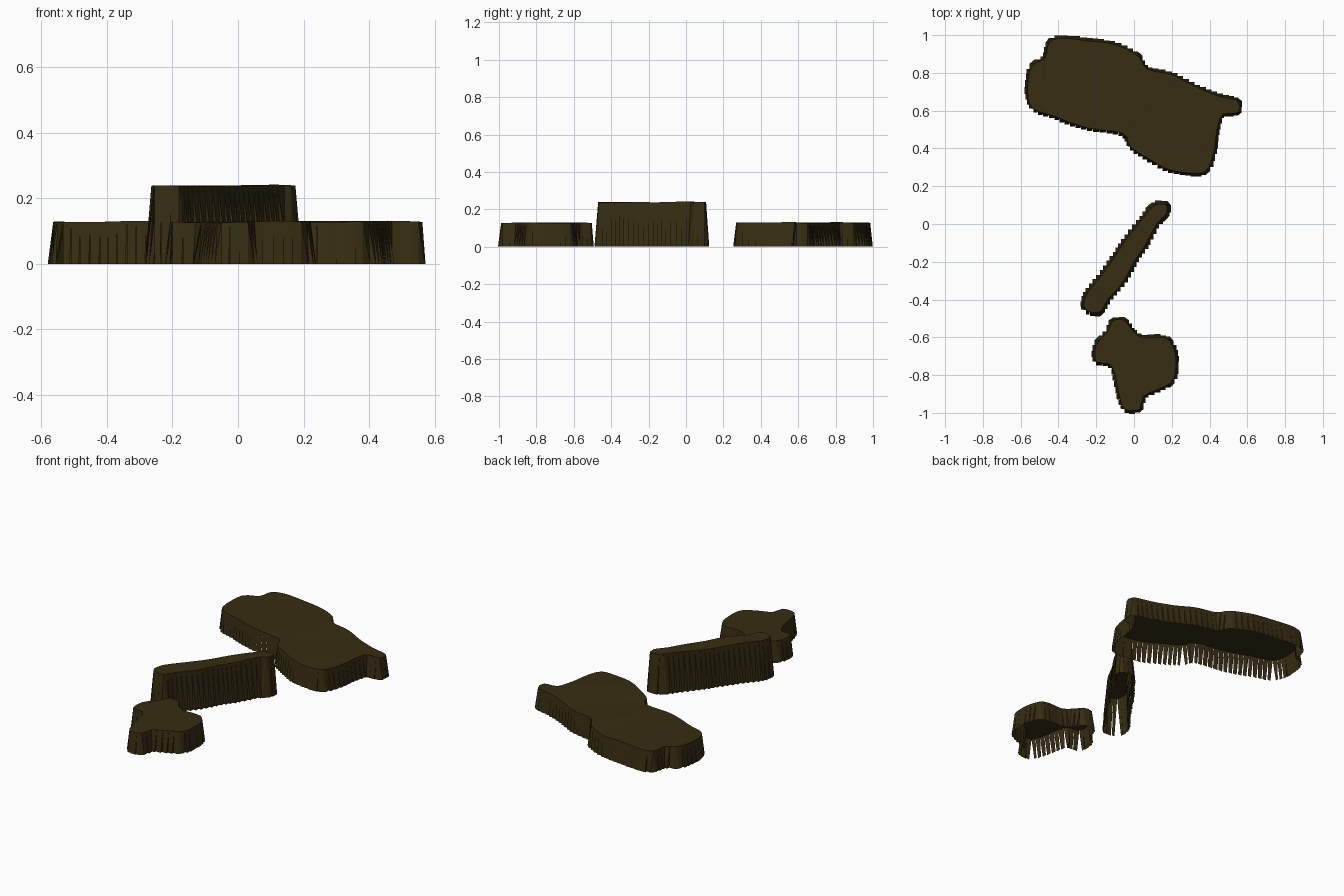
import bpy
import bmesh
import math
import random
from mathutils import Vector

random.seed(4)

cube = bpy.data.objects.get("Cube")
if cube:
    bpy.data.objects.remove(cube, do_unlink=True)

# The single dark earth colour
earth = bpy.data.materials.new("dark_earth_brown")
earth.use_nodes = True
colour = (0.037, 0.026, 0.006, 1)
earth.diffuse_color = colour
shader = earth.node_tree.nodes["Principled BSDF"]
shader.inputs["Base Color"].default_value = colour
shader.inputs["Roughness"].default_value = 1


def smooth_outline(points, spacing=0.03):
    """Rounded closed curve through the points, in even short steps."""
    points = [Vector(p) for p in points]
    count = len(points)
    result = []
    for i in range(count):
        before, start, end, after = (points[(i + k) % count] for k in (-1, 0, 1, 2))
        steps = max(1, round((end - start).length / spacing))
        for s in range(steps):
            t = s / steps
            tangent_in = (end - before) / 2
            tangent_out = (after - start) / 2
            blend = t * t * (3 - 2 * t)
            result.append(start.lerp(end, blend)
                          + tangent_in * (t * (1 - t) ** 2)
                          - tangent_out * (t * t * (1 - t)))
    return result


def stepped_foot(a, b, flare):
    """Foot of one wall slat, squared to the nearest axis and pushed outwards."""
    edge = b - a
    middle = (a + b) / 2
    if abs(edge.x) > abs(edge.y):
        y = middle.y - math.copysign(flare, edge.x)
        return Vector((a.x, y, 0)), Vector((b.x, y, 0))
    x = middle.x + math.copysign(flare, edge.y)
    return Vector((x, a.y, 0)), Vector((x, b.y, 0))


def plateau(name, points, height, flare):
    """Flat-topped mound with stepped slat walls and an open underside."""
    outline = smooth_outline(points)
    count = len(outline)
    bm = bmesh.new()

    # Slightly uneven cap
    rim = []
    for p in outline:
        bump = 0.002 * math.sin(p.x * 17) + 0.0015 * math.cos(p.y * 23)
        rim.append(bm.verts.new((p.x, p.y, height + bump)))
    cap = bm.faces.new(rim)

    # Wall slats
    feet = []
    for i, a in enumerate(outline):
        b = outline[(i + 1) % count]
        edge = b - a
        open_side = edge.y < -0.003 and edge.x > 0.003
        left, right = stepped_foot(a, b, flare + random.uniform(-0.002, 0.002))
        if open_side:
            right = right.lerp(left, 0.12)
        pair = bm.verts.new(left), bm.verts.new(right)
        feet.append((pair, open_side))
        bm.faces.new((rim[i], pair[0], pair[1], rim[(i + 1) % count]))

    # Corner pieces closing the steps, left out along the gapped side
    for i in range(count):
        following = (i + 1) % count
        if feet[i][1] and feet[following][1]:
            continue
        bm.faces.new((rim[following], feet[i][0][1], feet[following][0][0]))

    bmesh.ops.triangulate(bm, faces=[cap], ngon_method='BEAUTY')
    mesh = bpy.data.meshes.new(name)
    bm.to_mesh(mesh)
    bm.free()
    mesh.materials.append(earth)
    obj = bpy.data.objects.new(name, mesh)
    bpy.context.collection.objects.link(obj)
    return obj


# Broad mound at the back
plateau("large_plateau", [
    (-.55, .63), (-.42, .57), (-.25, .51), (-.06, .48), (-.02, .41),
    (.07, .35), (.18, .29), (.3, .27), (.38, .28), (.42, .37),
    (.44, .5), (.47, .58), (.55, .59), (.55, .65), (.44, .68),
    (.32, .73), (.2, .79), (.07, .82), (.02, .89), (-.1, .95),
    (-.25, .97), (-.38, .985), (-.45, .96), (-.47, .88), (-.55, .82),
], 0.128, 0.015)

# Tall narrow ridge in the middle
plateau("tall_ridge", [
    (-.255, -.455), (-.18, -.465), (-.14, -.4), (-.06, -.31), (0, -.2),
    (.06, -.11), (.12, 0), (.175, .06), (.175, .1), (.11, .1),
    (.04, .02), (-.04, -.08), (-.1, -.17), (-.17, -.27), (-.255, -.38),
], 0.238, 0.021)

# Small mound at the front
plateau("small_plateau", [
    (-.05, -.98), (.03, -.98), (.05, -.91), (.14, -.87), (.21, -.82),
    (.22, -.7), (.19, -.62), (.14, -.6), (.04, -.6), (-.02, -.55),
    (-.05, -.51), (-.11, -.51), (-.14, -.57), (-.2, -.64), (-.2, -.73),
    (-.13, -.74), (-.1, -.8), (-.08, -.9),
], 0.128, 0.015)
